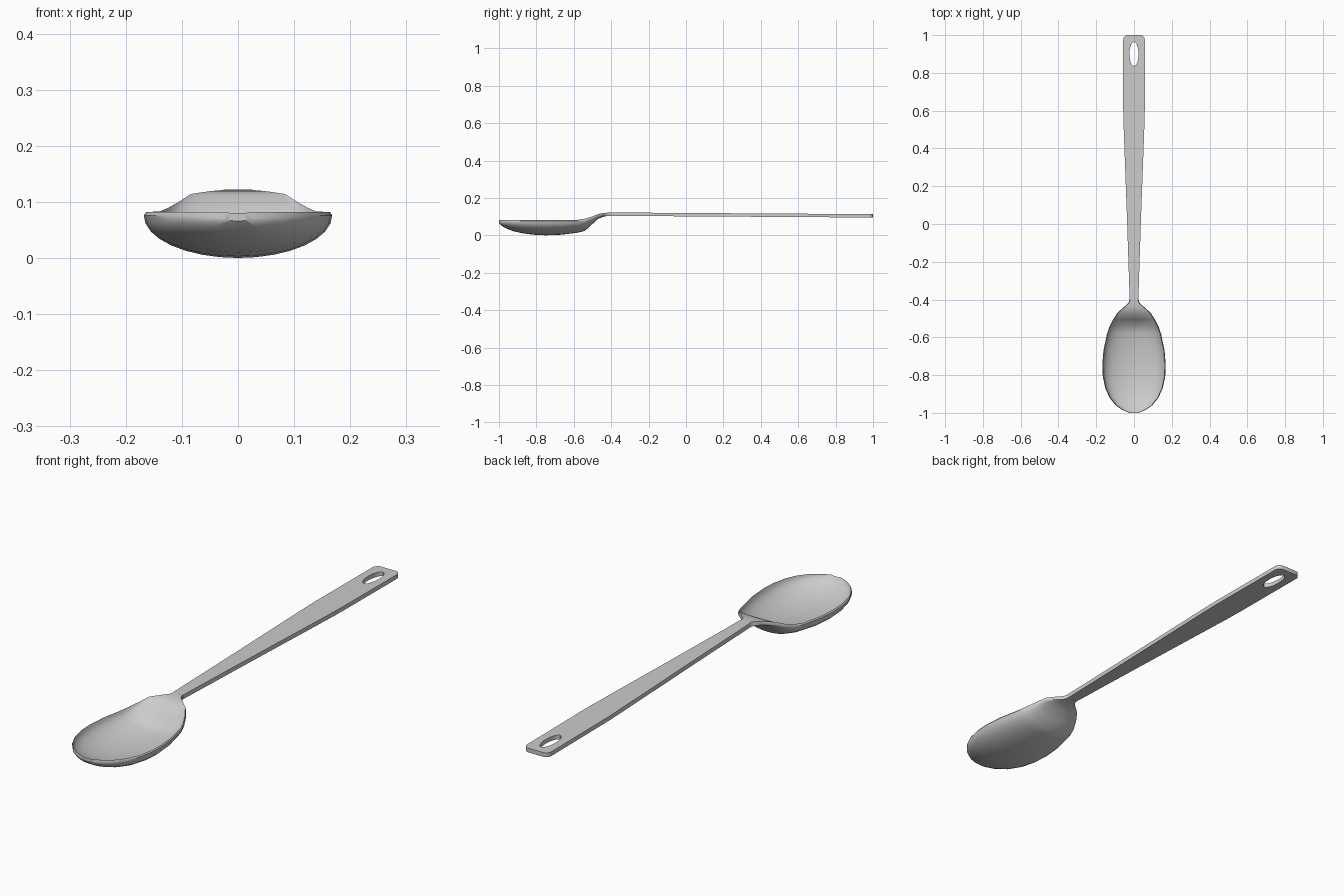
import bpy, bmesh
from math import sin, cos, pi, atan2

if "Cube" in bpy.data.objects:
    bpy.data.objects.remove(bpy.data.objects["Cube"])


def smooth(obj, angle):
    bpy.ops.object.select_all(action='DESELECT')
    obj.select_set(True)
    bpy.context.view_layer.objects.active = obj
    bpy.ops.object.shade_smooth_by_angle(angle=angle)


# Bowl stations: y, half width, rim z, inner floor z, outer floor z, rim thickness
stations = [
    (-1.00, 0.024, 0.082, 0.080, 0.066, 0.012),
    (-0.985, 0.062, 0.082, 0.062, 0.050, 0.010),
    (-0.96, 0.097, 0.082, 0.048, 0.036, 0.008),
    (-0.92, 0.129, 0.082, 0.033, 0.021, 0.007),
    (-0.87, 0.152, 0.082, 0.021, 0.010, 0.006),
    (-0.81, 0.165, 0.082, 0.014, 0.003, 0.006),
    (-0.75, 0.168, 0.082, 0.011, 0.000, 0.006),
    (-0.67, 0.162, 0.082, 0.014, 0.003, 0.006),
    (-0.58, 0.143, 0.083, 0.025, 0.014, 0.006),
    (-0.54, 0.129, 0.089, 0.036, 0.024, 0.008),
    (-0.505, 0.111, 0.099, 0.074, 0.056, 0.009),
    (-0.47, 0.088, 0.114, 0.111, 0.088, 0.011),
    (-0.44, 0.054, 0.119, 0.119, 0.100, 0.014),
    (-0.42, 0.031, 0.121, 0.121, 0.103, 0.017),
    (-0.40, 0.023, 0.122, 0.122, 0.104, 0.018),
]
SEG = 16


def section(y, w, rim, inner, outer, thick):
    """Closed crescent: elliptical inner arc, then outer arc back."""
    angles = [-pi / 2 + pi * i / SEG for i in range(SEG + 1)]
    wi = w - min(0.004, w * 0.1)
    low = rim - thick
    top = [(wi * sin(a), y, rim - (rim - inner) * cos(a)) for a in angles]
    bottom = [(w * sin(a), y, low - (low - outer) * cos(a)) for a in reversed(angles)]
    return top + bottom


# Bowl: sections lofted from tip to neck
bm = bmesh.new()
loops = [[bm.verts.new(p) for p in section(*s)] for s in stations]
n = len(loops[0])
for a, b in zip(loops, loops[1:]):
    for i in range(n):
        j = (i + 1) % n
        bm.faces.new((a[i], a[j], b[j], b[i]))
for loop in (loops[0], loops[-1]):
    for i in range(SEG):
        bm.faces.new((loop[i], loop[i + 1], loop[n - 2 - i], loop[n - 1 - i]))
bmesh.ops.recalc_face_normals(bm, faces=bm.faces)
mesh = bpy.data.meshes.new("bowl")
bm.to_mesh(mesh)
bm.free()
bowl = bpy.data.objects.new("bowl", mesh)
bpy.context.collection.objects.link(bowl)
smooth(bowl, 0.7)

# Handle: tapered outline with rounded end corners and an oval hanging hole
half = [(0.023, -0.40), (0.036, 0.0), (0.055, 0.52), (0.057, 0.60)]
half += [(0.033 + 0.024 * cos(a), 0.976 + 0.024 * sin(a))
         for a in (pi / 2 * k / 5 for k in range(6))]
outline = half + [(-x, y) for x, y in reversed(half)]
hole = [(0.024 * cos(2 * pi * k / 24), 0.90 + 0.063 * sin(2 * pi * k / 24))
        for k in range(24)]
curve = bpy.data.curves.new("handle", 'CURVE')
curve.dimensions = '2D'
curve.fill_mode = 'BOTH'
curve.extrude = 0.009
for pts in (outline, hole):
    spline = curve.splines.new('POLY')
    spline.points.add(len(pts) - 1)
    for p, (x, y) in zip(spline.points, pts):
        p.co = (x, y, 0, 1)
    spline.use_cyclic_u = True
handle = bpy.data.objects.new("handle", curve)
handle.location.z = 0.1105
handle.rotation_euler.x = atan2(-0.009, 1.4)
bpy.context.collection.objects.link(handle)
bpy.ops.object.select_all(action='DESELECT')
handle.select_set(True)
bpy.context.view_layer.objects.active = handle
bpy.ops.object.convert(target='MESH')
handle = bpy.context.view_layer.objects.active

# Weld the separate cap and side faces of the converted curve
bm = bmesh.new()
bm.from_mesh(handle.data)
bmesh.ops.remove_doubles(bm, verts=bm.verts, dist=0.0001)
bmesh.ops.recalc_face_normals(bm, faces=bm.faces)
bm.to_mesh(handle.data)
bm.free()
smooth(handle, 0.6)
